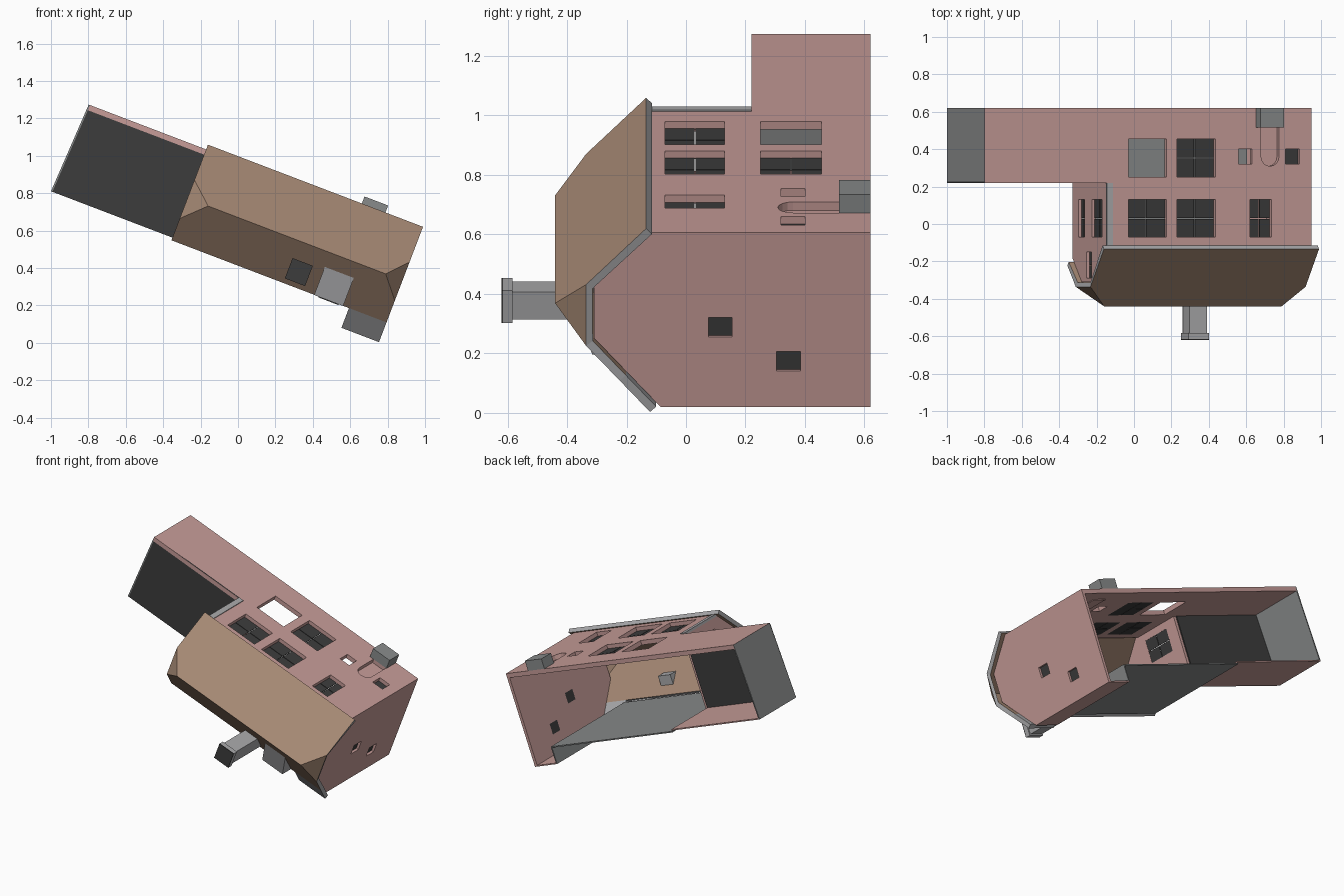
import bpy, bmesh, math
from mathutils import Matrix, Vector

if "Cube" in bpy.data.objects:
    bpy.data.objects.remove(bpy.data.objects["Cube"])

# The house lies on its back: local (u, y, w) = along facade, down, out of facade
TILT = Matrix.Rotation(math.radians(20.9), 4, 'Y')

def mat(name, r, g, b):
    m = bpy.data.materials.new(name)
    m.diffuse_color = (r, g, b, 1)
    m.use_nodes = True
    m.node_tree.nodes["Principled BSDF"].inputs["Base Color"].default_value = m.diffuse_color
    return m

PINK = mat("pink_plaster", .57, .335, .315)
BROWN = mat("brown_roof", .38, .25, .175)
LIGHT = mat("light_grey", .40, .40, .41)
GREY = mat("mid_grey", .25, .26, .26)
DARK = mat("dark_grey", .045, .045, .045)

# Drawing frames: outlines in (u,y), (y,w) or (u,w)
FACADE = Matrix.Identity(4)
END = Matrix(((0, 0, 1, 0), (1, 0, 0, 0), (0, 1, 0, 0), (0, 0, 0, 1)))
PLAN = Matrix(((1, 0, 0, 0), (0, 0, -1, 0), (0, 1, 0, 0), (0, 0, 0, 1)))

def rect(a, b, c, d):
    return [(a, c), (b, c), (b, d), (a, d)]

def add(name, mesh, *mats):
    for m in mats:
        mesh.materials.append(m)
    ob = bpy.data.objects.new(name, mesh)
    bpy.context.collection.objects.link(ob)
    ob.matrix_world = TILT
    return ob

def plate(name, frame, lo, hi, outline, material, holes=()):
    """Flat outline with holes, extruded from lo to hi along the frame normal."""
    cu = bpy.data.curves.new(name, 'CURVE')
    cu.dimensions, cu.fill_mode, cu.extrude = '2D', 'BOTH', abs(hi - lo) / 2
    for pts in [outline, *holes]:
        sp = cu.splines.new('POLY')
        sp.points.add(len(pts) - 1)
        for p, q in zip(sp.points, pts):
            p.co = (q[0], q[1], 0, 1)
        sp.use_cyclic_u = True
    tmp = bpy.data.objects.new(name + "_curve", cu)
    bpy.context.collection.objects.link(tmp)
    dg = bpy.context.evaluated_depsgraph_get()
    mesh = bpy.data.meshes.new_from_object(tmp.evaluated_get(dg))
    bpy.data.objects.remove(tmp)
    mesh.materials.clear()
    mesh.transform(frame @ Matrix.Translation((0, 0, (lo + hi) / 2)))
    for p in mesh.polygons:
        p.use_smooth = False
    return add(name, mesh, material)

def box(name, u0, u1, y0, y1, w0, w1, material):
    return plate(name, FACADE, w0, w1, rect(u0, u1, y0, y1), material)

def window(name, frame, level, r, panes=2):
    """Grid of dark panes with a narrow gap between them."""
    a, b, c, d = r
    g = .004
    for i in range(panes):
        for j in range(panes):
            x0, x1 = a + (b - a) * i / panes, a + (b - a) * (i + 1) / panes
            y0, y1 = c + (d - c) * j / panes, c + (d - c) * (j + 1) / panes
            plate(f"{name}_pane", frame, level, level + .004,
                  rect(x0 + g * (i > 0) / 2, x1 - g * (i < panes - 1) / 2,
                       y0 + g * (j > 0) / 2, y1 - g * (j < panes - 1) / 2), DARK)

# Front wall with window openings and an arched niche
WF = .905
fu = lambda x: (x - WF * .357) / .934
glazed = [(fu(a), fu(b), c, d) for a, b, c, d in (
    (-.03, .175, -.07, .13), (.23, .435, -.07, .13), (.62, .735, -.07, .13),
    (.23, .435, .25, .455), (.81, .885, .32, .40))]
empty = [(fu(-.03), fu(.175), .25, .455), (fu(.56), fu(.63), .32, .40)]
ac, ar = fu(.7275), .051
arch = [(ac + ar, .52), (ac - ar, .52)] + [
    (ac - ar * math.cos(t * math.pi / 8), .36 - ar * math.sin(t * math.pi / 8)) for t in range(9)]
plate("front_wall", FACADE, WF - .03, WF,
      [(-1.2, .22), (-.5, .22), (-.5, -.125), (.67, -.125), (.67, .62), (-1.2, .62)],
      PINK, [rect(*r) for r in glazed + empty] + [arch])
for i, r in enumerate(glazed):
    window(f"front_window_{i}", FACADE, WF - .03, r, 2 if i < 4 else 1)
plate("door_niche", FACADE, WF - .034, WF - .03, arch, PINK)
box("door_step", .353, .488, .515, .62, WF, .972, GREY)
box("corner_strip", -.503, -.468, -.12, .22, WF - .01, WF + .006, LIGHT)

# Right gable wall
rw = [(.075, .155, .529, .599), (.305, .385, .406, .476)]
plate("right_wall", END, .65, .67,
      [(.62, .278), (-.086, .278), (-.31, .526), (-.31, .716), (-.12, .904), (.62, .904)],
      PINK, [rect(*r) for r in rw])
for r in rw:
    window("right_window", END, .65, r, 1)

# Left gable wall, open below to the annex
lw = [(-.07, .13, .48, .57), (-.07, .13, .68, .83), (-.29, -.15, .60, .67)]
plate("left_wall", END, -.5, -.48,
      [(.22, .39), (-.185, .39), (-.31, .526), (-.31, .716), (-.12, .904), (.22, .904)],
      PINK, [rect(*r) for r in lw])
for r in lw:
    window("left_window", END, -.485, r)

# Back wall and small projecting bay at its right end
box("back_wall", -.5, .49, -.185, .62, .387, .395, GREY)
box("bay_back_wall", .49, .67, -.086, .62, .277, .285, PINK)
plate("bay_side_wall", END, .488, .496,
      [(.62, .278), (-.086, .278), (-.185, .395), (.62, .395)], GREY)

# Flat-roofed annex
plate("annex_roof", PLAN, -.228, -.22,
      [(-1.223, .4), (-.5, .4), (-.5, WF), (-1.2, WF)], DARK)
plate("annex_end_wall", PLAN, -.62, -.22,
      [(-1.223, .4), (-1.215, .4), (-1.192, WF), (-1.2, WF)], GREY)
box("annex_back_wall", -1.222, -.5, .221, .62, .4, .408, PINK)

# Half-hipped roof: shell thickened with grey rims
U0, U1 = -.528, .703
P = {
    "eL": (U0, -.134, .932), "eR": (U1, -.134, .932),
    "fL": (U0, -.336, .73), "fR": (U1, -.336, .73),
    "tL": (-.41, -.44, .626), "tR": (.606, -.44, .626),
    "bL": (U0, -.336, .51), "bR": (U1, -.336, .51),
    "kL": (U0, -.223, .385), "kM": (.488, -.223, .385), "kR": (U1, -.223, .385),
    "xM": (.488, -.121, .272), "xR": (U1, -.121, .272)}
bm = bmesh.new()
V = {k: bm.verts.new(p) for k, p in P.items()}
for names, idx in (("eL eR fR tR tL fL", 0), ("fR bR tR", 0), ("fL bL tL", 0),
                   ("tL tR bR kR kM kL bL", 0), ("kM kR xR xM", 1)):
    f = bm.faces.new([V[n] for n in names.split()])
    f.material_index = idx
    f.normal_update()
    if f.normal.dot(f.calc_center_median() - Vector((.1, .3, .62))) < 0:
        f.normal_flip()
me = bpy.data.meshes.new("roof")
bm.to_mesh(me)
bm.free()
roof = add("roof", me, BROWN, LIGHT, LIGHT)
so = roof.modifiers.new("thickness", 'SOLIDIFY')
so.thickness, so.offset, so.material_offset_rim = .028, -1, 1

# Shed dormer on the rear slope
plate("dormer", END, .289, .455,
      [(-.372, .56), (-.315, .384), (-.2, .384), (-.225, .41)], LIGHT)
box("dormer_window", .315, .43, -.295, -.235, .38, .385, DARK)

# Chimney with cap and dark top
for name, h, y0, y1, m in (("chimney", .05, -.59, -.25, LIGHT),
                           ("chimney_cap", .058, -.615, -.583, LIGHT),
                           ("chimney_top", .058, -.62, -.615, DARK)):
    box(name, .169 - h, .169 + h, y0, y1, .469 - h, .469 + h, m)
